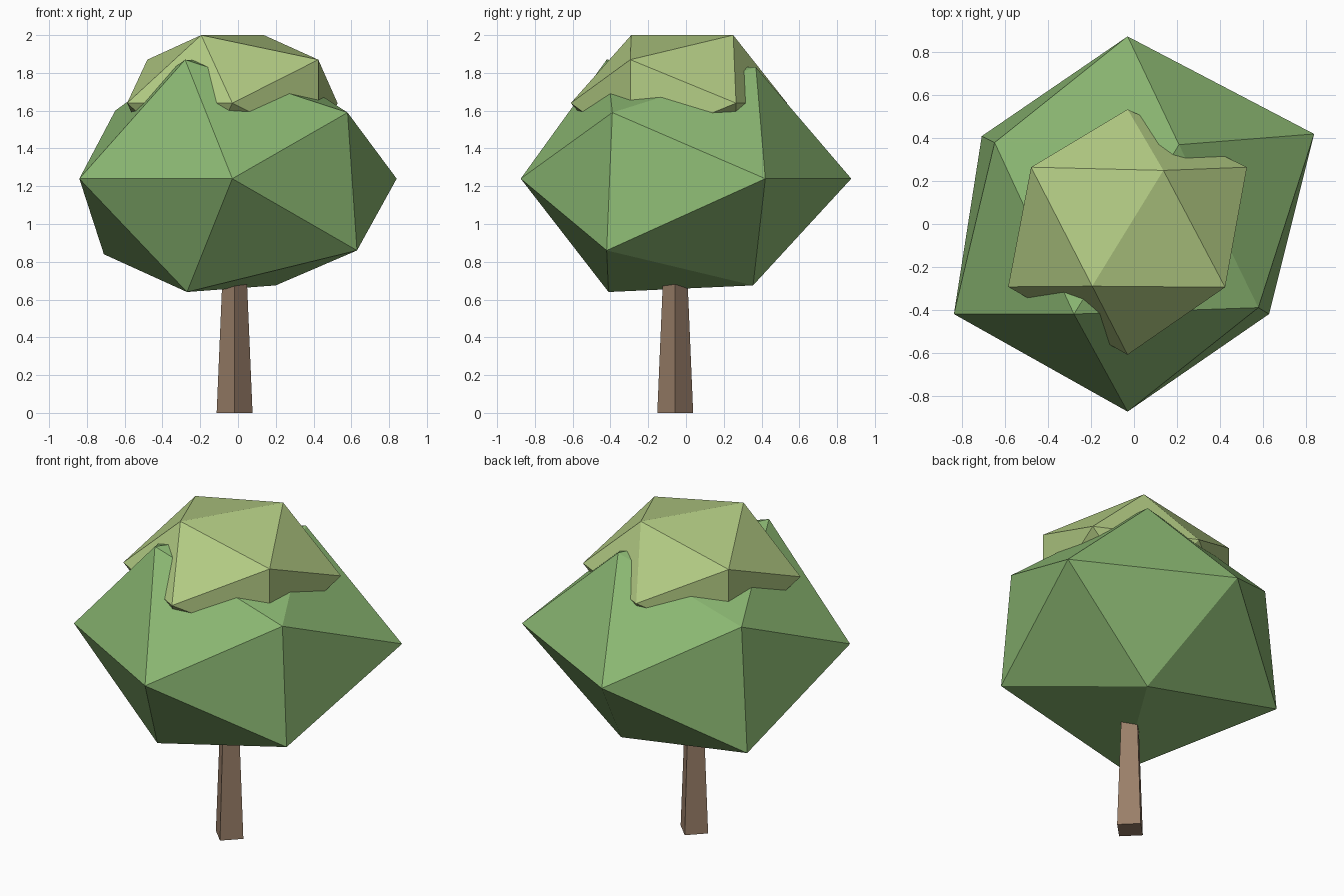
import bpy, bmesh, math
from mathutils import Matrix

if "Cube" in bpy.data.objects:
    bpy.data.objects.remove(bpy.data.objects["Cube"])


def material(name, rgb):
    m = bpy.data.materials.new(name)
    m.diffuse_color = (*rgb, 1)
    m.use_nodes = True
    m.node_tree.nodes["Principled BSDF"].inputs["Base Color"].default_value = m.diffuse_color
    return m


def finish(bm, name, mat):
    bmesh.ops.recalc_face_normals(bm, faces=bm.faces)
    me = bpy.data.meshes.new(name)
    bm.to_mesh(me)
    bm.free()
    me.materials.append(mat)
    ob = bpy.data.objects.new(name, me)
    bpy.context.collection.objects.link(ob)
    return ob


def faceted_clump(name, corners, mat):
    """Uneven icosahedron: convex hull of its 12 corners."""
    bm = bmesh.new()
    for c in corners:
        bm.verts.new(c)
    bmesh.ops.convex_hull(bm, input=bm.verts[:])
    return finish(bm, name, mat)


leaf = material("leaf_green", (0.26, 0.48, 0.17))
light_leaf = material("light_leaf_green", (0.45, 0.60, 0.23))
bark = material("bark", (0.32, 0.21, 0.14))

# Trunk: tapered four-sided post with a corner facing front
bm = bmesh.new()
h = 0.8
bmesh.ops.create_cone(bm, cap_ends=True, segments=4, radius1=0.095, radius2=0.061,
                      depth=h, matrix=Matrix.Translation((-0.018, -0.057, h / 2)))
# put the corners on the x and y axes
v = max(bm.verts, key=lambda v: v.co.x)
if abs(v.co.y + 0.057) > 0.01:
    bmesh.ops.rotate(bm, verts=bm.verts, cent=(-0.018, -0.057, 0),
                     matrix=Matrix.Rotation(math.pi / 4, 3, 'Z'))
finish(bm, "trunk", bark)

# Lower crown
faceted_clump("lower_crown", [
    (-0.03, -0.875, 1.24), (-0.03, 0.875, 1.24),
    (-0.84, -0.42, 1.24), (0.84, 0.42, 1.24),
    (0.63, -0.42, 0.86), (0.58, -0.39, 1.59),
    (-0.71, 0.41, 0.84), (-0.65, 0.38, 1.60),
    (-0.27, -0.41, 0.64), (-0.28, -0.42, 1.87),
    (0.20, 0.355, 0.675), (0.21, 0.37, 1.83)], leaf)

# Upper crown: four corners at mid height, four pairs mirrored above and below
zc = 1.64
corners = [(-0.03, -0.61, zc), (-0.03, 0.535, zc), (-0.587, -0.293, zc), (0.527, 0.265, zc)]
for x, y, dz in [(-0.195, -0.29, 0.36), (0.137, 0.25, 0.36),
                 (0.425, -0.295, 0.23), (-0.48, 0.265, 0.23)]:
    corners += [(x, y, zc + dz), (x, y, zc - dz)]
faceted_clump("upper_crown", corners, light_leaf)
